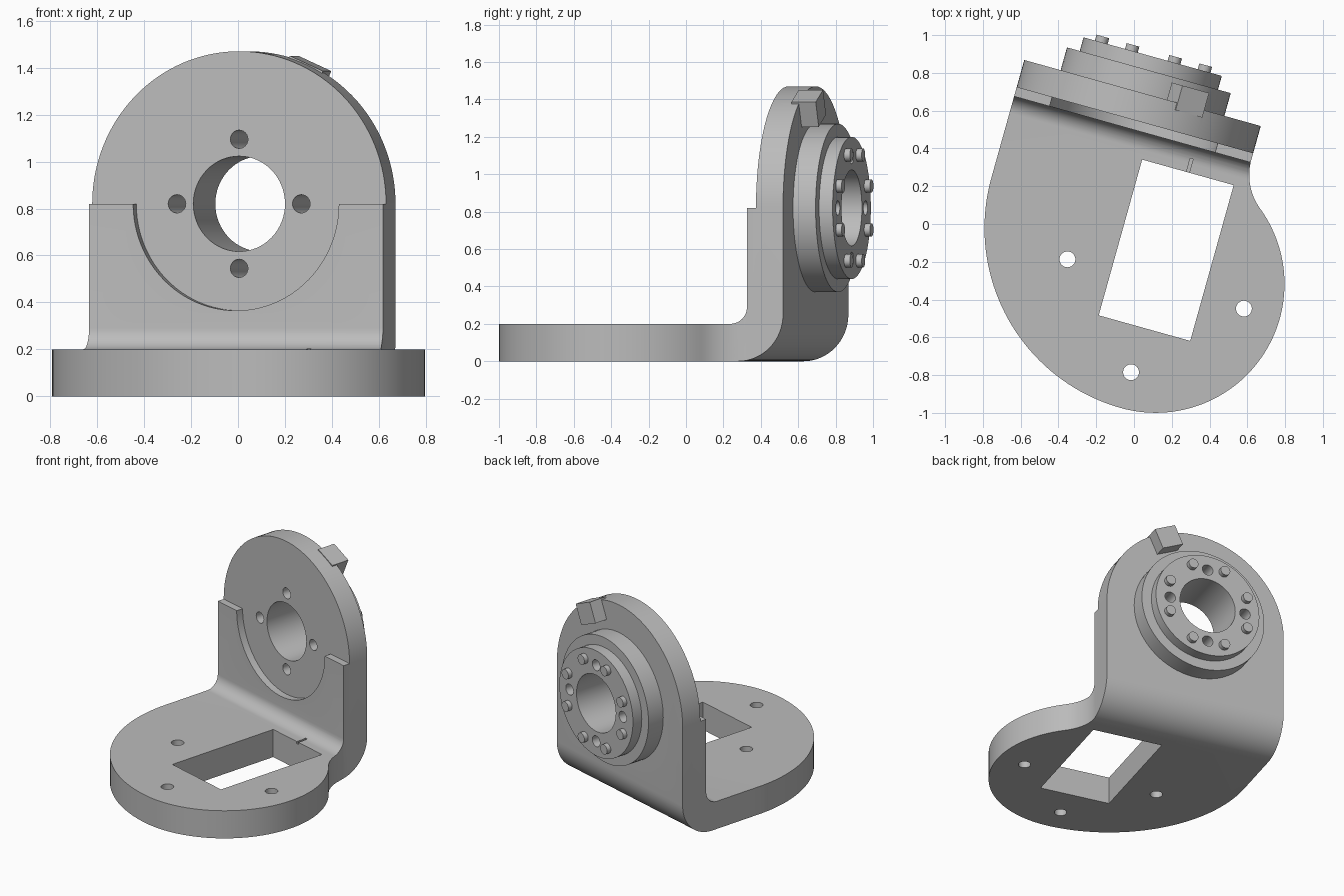
import bpy, bmesh, math
from mathutils import Matrix

if "Cube" in bpy.data.objects:
    bpy.data.objects.remove(bpy.data.objects["Cube"])

TURN = math.radians(-15.6)      # whole bracket is turned about z
CU, CZ = -0.143, 0.82           # axis of the bearing flange

grey = bpy.data.materials.new("plain_grey")
grey.diffuse_color = (0.5, 0.5, 0.5, 1)
grey.use_nodes = True
grey.node_tree.nodes["Principled BSDF"].inputs["Base Color"].default_value = grey.diffuse_color


def arc(cx, cy, r, a0, a1, n):
    return [(cx + r * math.cos(math.radians(a0 + (a1 - a0) * i / n)),
             cy + r * math.sin(math.radians(a0 + (a1 - a0) * i / n))) for i in range(n + 1)]


def circle(cx, cy, r, n=64):
    return arc(cx, cy, r, 0, 360, n)[:-1]


def prism(name, pts, axis, lo, hi):
    """Extrude a 2D outline along one axis."""
    place = {"x": lambda a, b, t: (t, a, b),
             "y": lambda a, b, t: (a, t, b),
             "z": lambda a, b, t: (a, b, t)}[axis]
    bm = bmesh.new()
    low = [bm.verts.new(place(a, b, lo)) for a, b in pts]
    top = [bm.verts.new(place(a, b, hi)) for a, b in pts]
    bm.faces.new(low)
    bm.faces.new(top)
    for i in range(len(pts)):
        j = (i + 1) % len(pts)
        bm.faces.new((low[i], low[j], top[j], top[i]))
    bmesh.ops.recalc_face_normals(bm, faces=bm.faces)
    me = bpy.data.meshes.new(name)
    bm.to_mesh(me)
    bm.free()
    me.materials.append(grey)
    ob = bpy.data.objects.new(name, me)
    bpy.context.collection.objects.link(ob)
    return ob


def combine(target, tool, op):
    bpy.context.view_layer.objects.active = target
    m = target.modifiers.new("b", "BOOLEAN")
    m.operation, m.object, m.solver = op, tool, "EXACT"
    bpy.ops.object.modifier_apply(modifier=m.name)
    bpy.data.objects.remove(tool)


# bent plate: L section, trimmed by the plan outline and the rounded wall outline
section = ([(-1.2, 0)] + arc(0.43, 0.25, 0.25, -90, 0, 16) + [(0.68, 1.6), (0.48, 1.6)]
           + arc(0.39, 0.29, 0.09, 0, -90, 12) + [(-1.2, 0.2)])
bracket = prism("bracket", section, "x", -1.2, 1.2)

join = math.degrees(math.atan2(0.769, 0.611))
plan = ([(-0.793, 0.9)] + arc(0.196, 0.032, 0.989, 180, 270, 40)
        + arc(0.196, -0.275, 0.682, 270, 360 + join, 56)[1:]
        + arc(0.807, 0.494, 0.3, 180 + join, 180, 16)[1:] + [(0.507, 0.9)])
combine(bracket, prism("plan_cutter", plan, "z", -0.2, 1.8), "INTERSECT")

wall = ([(-1.3, CZ), (-1.3, -0.2), (1.3, -0.2), (1.3, CZ)]
        + arc(CU, CZ, 0.65, 0, 180, 64))
combine(bracket, prism("wall_cutter", wall, "y", -1.5, 1.5), "INTERSECT")

# shallow recess on the front of the wall
recess = ([(-1.2, 1.7), (-1.2, CZ)] + arc(CU, CZ, 0.455, 180, 360, 48)
          + [(1.2, CZ), (1.2, 1.7)])
combine(bracket, prism("recess_cutter", recess, "y", 0.2, 0.53), "DIFFERENCE")

# stepped flange and index block on the back
combine(bracket, prism("flange_low", circle(CU, CZ, 0.45, 80), "y", 0.6, 0.805), "UNION")
combine(bracket, prism("flange_high", circle(CU, CZ, 0.38, 80), "y", 0.62, 0.88), "UNION")
t = math.radians(24)
block = [(CU + r * math.sin(t) + w * math.cos(t), CZ + r * math.cos(t) - w * math.sin(t))
         for r, w in ((0.51, -0.08), (0.51, 0.08), (0.655, 0.08), (0.655, -0.08))]
combine(bracket, prism("index_block", block, "y", 0.64, 0.775), "UNION")

# bore and four screw holes through wall and flange
combine(bracket, prism("bore_cutter", circle(CU, CZ, 0.203), "y", 0.3, 1.1), "DIFFERENCE")
for x, z in circle(CU, CZ, 0.275, 4):
    combine(bracket, prism("screw_cutter", circle(x, z, 0.039, 24), "y", 0.3, 1.1), "DIFFERENCE")

# base window, mounting holes and alignment groove
window = [(-0.05, -0.516), (0.453, -0.516), (0.453, 0.34), (-0.05, 0.34)]
combine(bracket, prism("window_cutter", window, "z", -0.3, 0.5), "DIFFERENCE")
for x, y in ((-0.289, -0.275), (0.196, -0.76), (0.681, -0.275)):
    combine(bracket, prism("mount_cutter", circle(x, y, 0.042, 32), "z", -0.3, 0.5), "DIFFERENCE")
groove = [(0.193, 0.3), (0.209, 0.3), (0.209, 0.415), (0.193, 0.415)]
combine(bracket, prism("groove_cutter", groove, "z", 0.185, 0.4), "DIFFERENCE")

# ring of pegs on the flange
parts = [bracket]
for k in range(8):
    a = math.radians(22.5 + 45 * k)
    pts = circle(CU + 0.306 * math.cos(a), CZ + 0.306 * math.sin(a), 0.035, 24)
    parts.append(prism("flange_peg", pts, "y", 0.87, 0.912))

# turn into place and shade
for ob in parts:
    ob.data.transform(Matrix.Rotation(TURN, 4, "Z"))
    bpy.ops.object.select_all(action="DESELECT")
    ob.select_set(True)
    bpy.context.view_layer.objects.active = ob
    bpy.ops.object.shade_smooth_by_angle(angle=math.radians(30))
